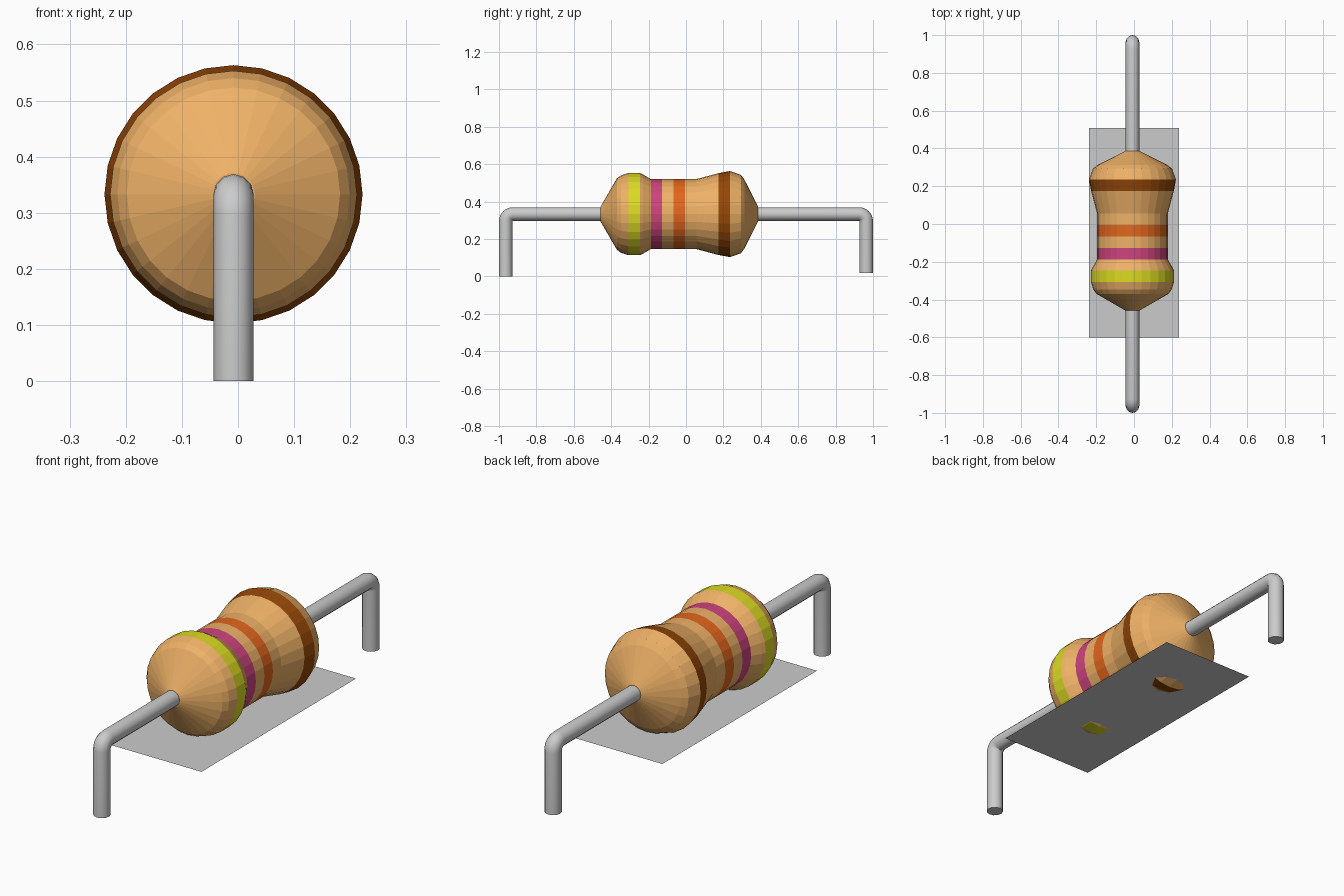
import bpy, bmesh
from math import sin, cos, pi, radians

if "Cube" in bpy.data.objects:
    bpy.data.objects.remove(bpy.data.objects["Cube"])

CX, CZ = -0.008, 0.333   # axis of the component
SIDES = 28


def lin(r, g, b):
    return tuple((c / 255) ** 2.2 for c in (r, g, b)) + (1,)


def material(name, rgb):
    m = bpy.data.materials.new(name)
    m.diffuse_color = lin(*rgb)
    m.use_nodes = True
    m.node_tree.nodes["Principled BSDF"].inputs["Base Color"].default_value = m.diffuse_color
    return m


def add_object(name, mesh):
    ob = bpy.data.objects.new(name, mesh)
    bpy.context.collection.objects.link(ob)
    return ob


# Ceramic body: lathed profile (y, radius, colour of the strip that follows)
TAN, YELLOW, PINK, ORANGE, BROWN = range(5)
profile = [
    (-0.458, 0.038, TAN), (-0.370, 0.190, TAN), (-0.348, 0.207, TAN),
    (-0.308, 0.220, YELLOW), (-0.247, 0.220, TAN), (-0.230, 0.212, TAN),
    (-0.188, 0.187, PINK), (-0.127, 0.187, TAN), (-0.066, 0.187, ORANGE),
    (-0.005, 0.187, TAN), (0.055, 0.187, TAN), (0.175, 0.219, BROWN),
    (0.235, 0.230, TAN), (0.293, 0.210, TAN), (0.312, 0.185, TAN),
    (0.386, 0.038, TAN),
]
bm = bmesh.new()
rings = []
for y, r, _ in profile:
    rings.append([bm.verts.new((CX + r * sin(2 * pi * i / SIDES), y,
                                CZ + r * cos(2 * pi * i / SIDES)))
                  for i in range(SIDES)])
for k in range(len(rings) - 1):
    a, b = rings[k], rings[k + 1]
    for i in range(SIDES):
        j = (i + 1) % SIDES
        bm.faces.new((a[i], a[j], b[j], b[i])).material_index = profile[k][2]
bm.faces.new(rings[0])
bm.faces.new(rings[-1])
bmesh.ops.recalc_face_normals(bm, faces=bm.faces)
mesh = bpy.data.meshes.new("resistor_body")
bm.to_mesh(mesh)
bm.free()
for name, rgb in (("tan", (238, 176, 103)), ("yellow_green", (218, 218, 40)),
                  ("pink", (205, 70, 125)), ("orange", (225, 102, 34)),
                  ("brown", (146, 72, 16))):
    mesh.materials.append(material(name, rgb))
add_object("resistor_body", mesh)


# Bent wire leads: swept round section with a tight elbow
def lead(name, side, y_in, foot):
    R, y_out = 0.038, 0.964
    pts = [(y_in, CZ)]
    for s in range(7):
        t = pi / 2 * s / 6
        pts.append((y_out - R + R * sin(t), CZ - R + R * cos(t)))
    pts.append((y_out, foot))
    cu = bpy.data.curves.new(name, 'CURVE')
    cu.dimensions = '3D'
    cu.bevel_depth = 0.036
    cu.bevel_resolution = 4
    cu.use_fill_caps = True
    sp = cu.splines.new('POLY')
    sp.points.add(len(pts) - 1)
    for p, (y, z) in zip(sp.points, pts):
        p.co = (CX, side * y, z, 1)
    ob = add_object(name, cu)
    bpy.ops.object.select_all(action='DESELECT')
    bpy.context.view_layer.objects.active = ob
    ob.select_set(True)
    bpy.ops.object.convert(target='MESH')
    bpy.ops.object.shade_smooth_by_angle(angle=radians(40))


lead("front_lead", -1, 0.44, 0.0)
lead("back_lead", 1, 0.37, 0.018)

# Thin sheet just cutting the underside of the body
bm = bmesh.new()
bm.faces.new([bm.verts.new((x, y, 0.12)) for x, y in
              ((-0.237, -0.6), (0.237, -0.6), (0.237, 0.507), (-0.237, 0.507))])
mesh = bpy.data.meshes.new("base_sheet")
bm.to_mesh(mesh)
bm.free()
add_object("base_sheet", mesh)
